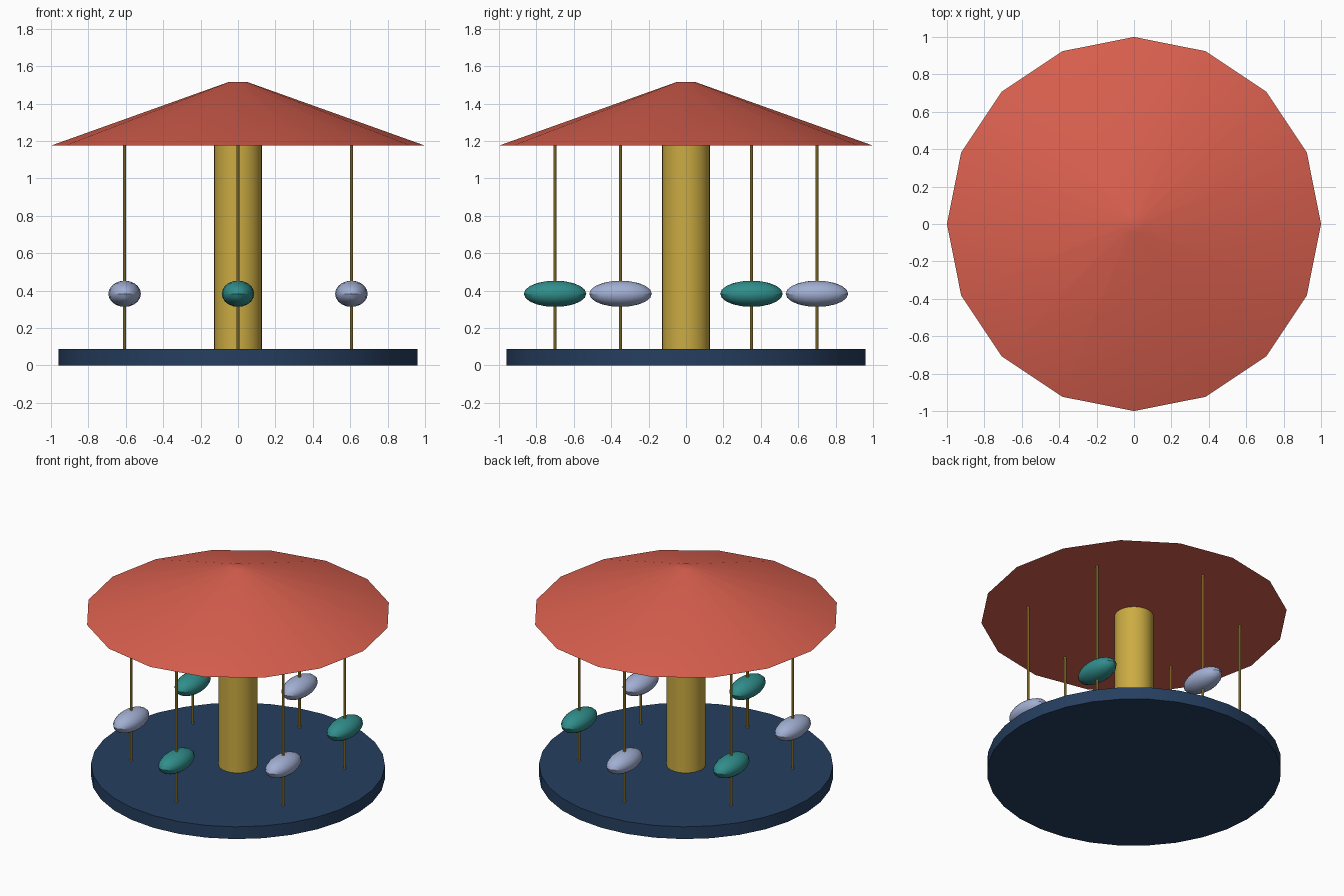
import bpy
import math

default_cube = bpy.data.objects.get("Cube")
if default_cube:
    bpy.data.objects.remove(default_cube, do_unlink=True)


def make_material(name, rgb):
    mat = bpy.data.materials.new(name)
    mat.use_nodes = True
    mat.diffuse_color = (*rgb, 1)
    mat.node_tree.nodes["Principled BSDF"].inputs["Base Color"].default_value = (*rgb, 1)
    return mat


RED = make_material("roof red", (0.69, 0.115, 0.076))
NAVY = make_material("platform navy", (0.019, 0.049, 0.116))
GOLD = make_material("brass gold", (0.60, 0.41, 0.055))
TEAL = make_material("seat teal", (0.03, 0.27, 0.26))
GREY = make_material("seat blue grey", (0.36, 0.43, 0.65))

FLOOR, EAVES, PEAK = 0.088, 1.175, 1.515


def finish(name, mat):
    obj = bpy.context.object
    obj.name = name
    obj.data.name = name
    obj.data.materials.append(mat)
    bpy.ops.object.transform_apply(location=False, rotation=True, scale=True)
    bpy.ops.object.shade_smooth_by_angle(angle=math.radians(30))
    return obj


def post(name, mat, radius, bottom, top, sides, x=0, y=0, top_radius=None):
    """Upright cylinder or tapered cone between two heights."""
    bpy.ops.mesh.primitive_cone_add(
        vertices=sides, radius1=radius,
        radius2=radius if top_radius is None else top_radius,
        depth=top - bottom, location=(x, y, (bottom + top) / 2))
    return finish(name, mat)


# Platform, centre column and roof
post("platform", NAVY, 0.96, 0, FLOOR, 32)
post("centre_column", GOLD, 0.127, FLOOR, EAVES, 32)
post("roof", RED, 1.0, EAVES, PEAK, 16, top_radius=0.05)

# Ring of poles with alternating seats, all facing along y
for i in range(6):
    angle = math.radians(30 + 60 * i)
    x, y = 0.7 * math.cos(angle), 0.7 * math.sin(angle)
    post(f"pole_{i + 1}", GOLD, 0.0085, FLOOR, EAVES, 8, x, y)
    bpy.ops.mesh.primitive_uv_sphere_add(
        segments=16, ring_count=10, radius=1, location=(x, y, 0.383))
    bpy.context.object.scale = (0.087, 0.167, 0.07)
    finish(f"seat_{i + 1}", GREY if i % 2 else TEAL)
